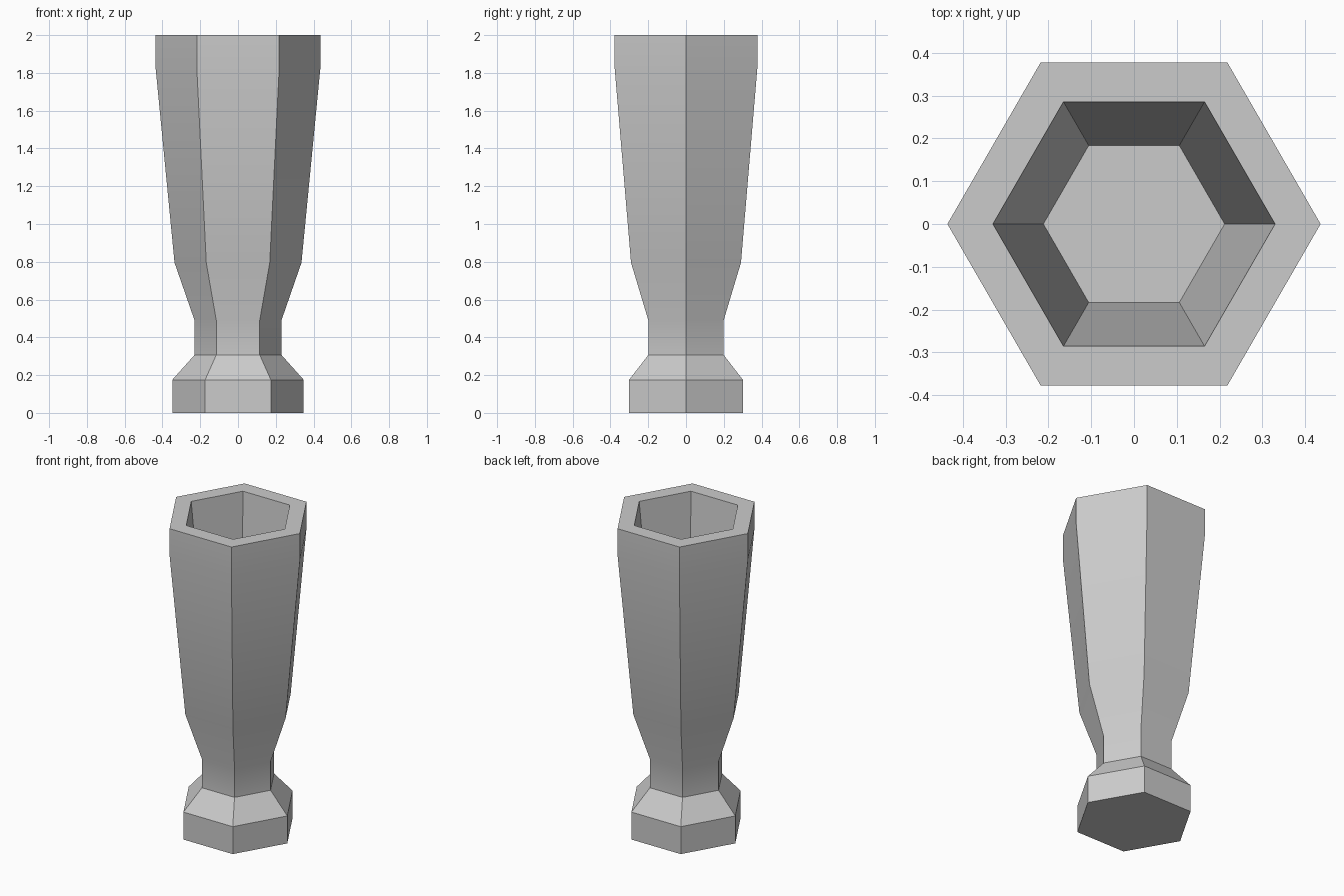
import bpy, bmesh, math

cube = bpy.data.objects.get("Cube")
if cube:
    bpy.data.objects.remove(cube, do_unlink=True)

SIDES = 6

grey = bpy.data.materials.new("plain_grey")
grey.use_nodes = True
grey.diffuse_color = (0.6, 0.6, 0.6, 1)
grey.node_tree.nodes["Principled BSDF"].inputs["Base Color"].default_value = (0.6, 0.6, 0.6, 1)

# (radius, height) from the foot, up the outside, over the rim, down to the inner floor
profile = [
    (0.348, 0), (0.348, 0.175), (0.23, 0.307), (0.23, 0.49), (0.336, 0.795),
    (0.4365, 1.83), (0.4365, 2), (0.33, 2), (0.212, 0.795),
]


def hex_ring(bm, radius, z):
    angles = [math.tau * i / SIDES for i in range(SIDES)]
    return [bm.verts.new((radius * math.cos(a), radius * math.sin(a), z)) for a in angles]


# Faceted goblet body, closed at the foot and at the cup floor
bm = bmesh.new()
rings = [hex_ring(bm, r, z) for r, z in profile]
for low, high in zip(rings, rings[1:]):
    for i in range(SIDES):
        j = (i + 1) % SIDES
        bm.faces.new((low[i], low[j], high[j], high[i]))
bm.faces.new(rings[0][::-1])
bm.faces.new(rings[-1])
bmesh.ops.recalc_face_normals(bm, faces=bm.faces[:])

mesh = bpy.data.meshes.new("goblet")
bm.to_mesh(mesh)
bm.free()
mesh.materials.append(grey)
goblet = bpy.data.objects.new("goblet", mesh)
bpy.context.collection.objects.link(goblet)

# Soft bends along each flute, crisp edges between the sides
bpy.ops.object.select_all(action='DESELECT')
goblet.select_set(True)
bpy.context.view_layer.objects.active = goblet
bpy.ops.object.shade_smooth_by_angle(angle=math.radians(30))
